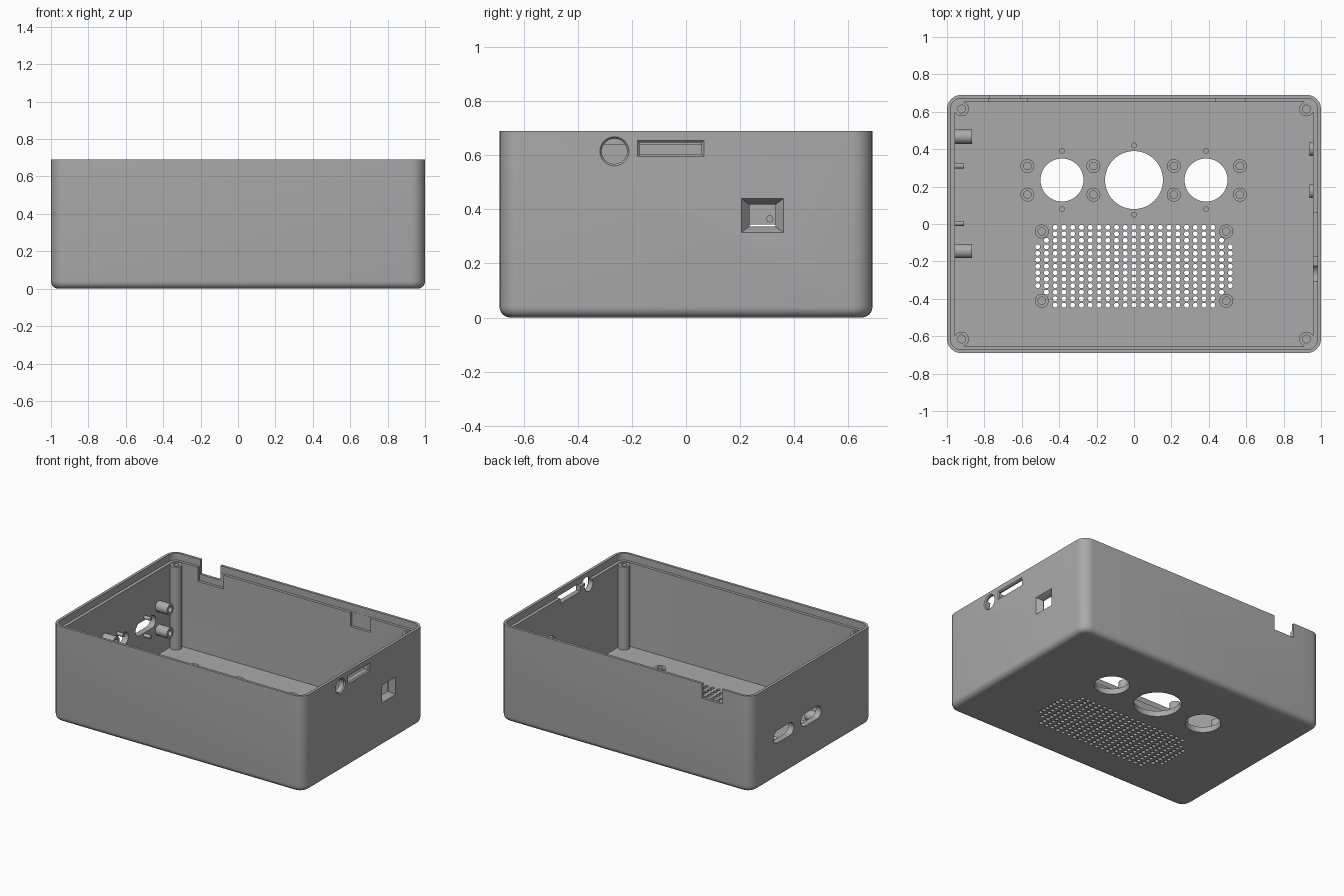
import bpy, bmesh, math
from mathutils import Matrix, Vector

if "Cube" in bpy.data.objects:
    bpy.data.objects.remove(bpy.data.objects["Cube"])

grey = bpy.data.materials.new("plain grey")
grey.use_nodes = True
grey.diffuse_color = (0.4, 0.4, 0.4, 1)
grey.node_tree.nodes["Principled BSDF"].inputs["Base Color"].default_value = (0.4, 0.4, 0.4, 1)

HX, HY, H = 1.0, 0.69, 0.69          # outer half sizes and height
IX, IY, FLOOR, LEDGE = 0.957, 0.652, 0.04, 0.64
SIDE = Matrix.Rotation(math.pi / 2, 4, 'Y')   # turns local z towards +x


def ring(hx, hy, r, z, n=6):
    """Rounded rectangle section; a circle when r equals both half sizes."""
    pts = []
    for i, (sx, sy) in enumerate(((1, 1), (-1, 1), (-1, -1), (1, -1))):
        for k in range(n + 1):
            a = math.pi / 2 * (i + k / n)
            pts.append(Vector((sx * (hx - r) + r * math.cos(a),
                               sy * (hy - r) + r * math.sin(a), z)))
    return pts


def loft(bm, rings, at=(0, 0, 0), turn=Matrix()):
    """Skin the sections into a closed solid."""
    part = bmesh.new()
    m = Matrix.Translation(at) @ turn
    rows = [[part.verts.new(m @ p) for p in r] for r in rings]
    for a, b in zip(rows, rows[1:]):
        for i in range(len(a)):
            j = (i + 1) % len(a)
            part.faces.new((a[i], a[j], b[j], b[i]))
    part.faces.new(rows[0][::-1])
    part.faces.new(rows[-1])
    bmesh.ops.remove_doubles(part, verts=part.verts, dist=1e-5)
    bmesh.ops.recalc_face_normals(part, faces=part.faces)
    tmp = bpy.data.meshes.new("part")
    part.to_mesh(tmp)
    part.free()
    bm.from_mesh(tmp)
    bpy.data.meshes.remove(tmp)


def rod(bm, r, z0, z1, at, turn=Matrix(), n=6):
    loft(bm, [ring(r, r, r, z, n) for z in (z0, z1)], at, turn)


def box(bm, x0, x1, y0, y1, z0, z1):
    loft(bm, [ring((x1 - x0) / 2, (y1 - y0) / 2, 0, z, 1) for z in (z0, z1)],
         ((x0 + x1) / 2, (y0 + y1) / 2, 0))


def tube(bm, ro, ri, z0, z1, at, turn=Matrix()):
    """Screw boss with a blind hole."""
    loft(bm, [ring(r, r, r, z) for r, z in
              ((ro, z0), (ro, z1), (ri, z1), (ri, z0 + 0.01))], at, turn)


def finish(name, bm):
    me = bpy.data.meshes.new(name)
    bm.to_mesh(me)
    bm.free()
    me.materials.append(grey)
    ob = bpy.data.objects.new(name, me)
    bpy.context.scene.collection.objects.link(ob)
    return ob


def activate(ob):
    bpy.ops.object.select_all(action='DESELECT')
    ob.select_set(True)
    bpy.context.view_layer.objects.active = ob


def cut(ob, bm):
    tool = finish("cutter", bm)
    tool.hide_render = True
    mod = ob.modifiers.new("cut", 'BOOLEAN')
    mod.operation, mod.solver, mod.object = 'DIFFERENCE', 'EXACT', tool
    activate(ob)
    bpy.ops.object.modifier_apply(modifier=mod.name)
    bpy.data.objects.remove(tool)


# Outer shell with rounded corners and a rounded bottom edge
bm = bmesh.new()
FILLET, CORNER = 0.04, 0.075
sections = []
for k in range(7):
    a = math.pi / 2 * k / 6
    d = FILLET * (1 - math.sin(a))
    sections.append(ring(HX - d, HY - d, CORNER - d, FILLET * (1 - math.cos(a))))
loft(bm, sections + [ring(HX, HY, CORNER, H)])
case = finish("case_shell", bm)

# Cavity with a stepped lip
bm = bmesh.new()
loft(bm, [ring(IX, IY, 0.035, FLOOR), ring(IX, IY, 0.035, LEDGE),
          ring(0.98, 0.672, 0.055, LEDGE), ring(0.98, 0.672, 0.055, 0.8)])
cut(case, bm)

# Floor: three round openings, pilot holes and the vent grille
bm = bmesh.new()
HOLE_Y = 0.235
for x, r, d in ((-0.385, 0.115, 0.155), (0, 0.155, 0.185), (0.385, 0.115, 0.155)):
    rod(bm, r, -0.1, 0.2, (x, HOLE_Y, 0), n=12)
    for s in (-1, 1):
        rod(bm, 0.013, 0.02, 0.1, (x, HOLE_Y + s * d, 0), n=3)
vent_bosses = [(x, y) for x in (-0.493, 0.493) for y in (-0.04, -0.41)]
for i in range(-11, 12):
    for j in range(-6, 7):
        x, y = i * 0.0468, -0.226 + j * 0.0347
        corner = abs(x) > 0.43 and abs(j) > 4 or abs(x) > 0.5 and abs(j) > 3
        if not corner and all(math.hypot(x - a, y - b) > 0.05 for a, b in vent_bosses):
            rod(bm, 0.0135, -0.1, 0.2, (x, y, 0), n=3)
cut(case, bm)

# Wall openings: side slots, round port, long port, tapered socket, rear notch
bm = bmesh.new()
for y in (0.32, 0.01):
    loft(bm, [ring(0.045, 0.115, 0.045, z) for z in (-0.1, 0.1)], (-1, y, 0.3), SIDE)
loft(bm, [ring(r, r, r, z) for r, z in
          ((0.047, -0.1), (0.047, -0.008), (0.054, 0), (0.054, 0.1))],
     (1, -0.265, 0.615), SIDE)
loft(bm, [ring(0.03 - d, 0.123 - d, 0, z) for d, z in
          ((0.008, -0.1), (0.008, -0.008), (0, 0), (0, 0.1))],
     (1, -0.057, 0.625), SIDE)
loft(bm, [ring(a, b, 0, z) for a, b, z in
          ((0.04, 0.048, -0.1), (0.04, 0.048, -0.037), (0.0625, 0.0775, 0), (0.0625, 0.0775, 0.1))],
     (1, 0.2825, 0.3775), SIDE)
box(bm, -0.77, -0.61, 0.6, 0.8, 0.585, 0.9)
cut(case, bm)

# Pockets in the rear ledge
bm = bmesh.new()
box(bm, -0.775, -0.57, 0.6, 0.671, 0.54, 0.9)
box(bm, 0.435, 0.595, 0.6, 0.671, 0.54, 0.9)
cut(case, bm)

# Corner posts
bm = bmesh.new()
for x in (-0.922, 0.922):
    for y in (-0.615, 0.615):
        tube(bm, 0.039, 0.021, FLOOR - 0.01, LEDGE - 0.005, (x, y, 0))
posts = finish("corner_posts", bm)

# Floor bosses
bm = bmesh.new()
for x in (-0.57, -0.217, 0.213, 0.566):
    for y in (0.31, 0.157):
        tube(bm, 0.037, 0.02, FLOOR - 0.01, 0.12, (x, y, 0))
for x, y in vent_bosses:
    tube(bm, 0.037, 0.02, FLOOR - 0.01, 0.09, (x, y, 0))
floor_bosses = finish("floor_bosses", bm)

# Side wall bosses and locating pegs
bm = bmesh.new()
for z in (0.215, 0.385):
    for y in (0.467, -0.145):
        tube(bm, 0.038, 0.02, -0.965, -0.865, (0, y, z), SIDE)
for z in (0.235, 0.365):
    for y in (0.31, 0.003):
        rod(bm, 0.013, -0.965, -0.908, (0, y, z), SIDE)
for y in (0.4, 0.175):
    tube(bm, 0.037, 0.02, -0.965, -0.937, (0, y, 0.378), Matrix.Rotation(-math.pi / 2, 4, 'Y'))
wall_bosses = finish("wall_bosses", bm)

for ob in (case, posts, floor_bosses, wall_bosses):
    activate(ob)
    bpy.ops.object.shade_smooth_by_angle(angle=math.radians(32))
